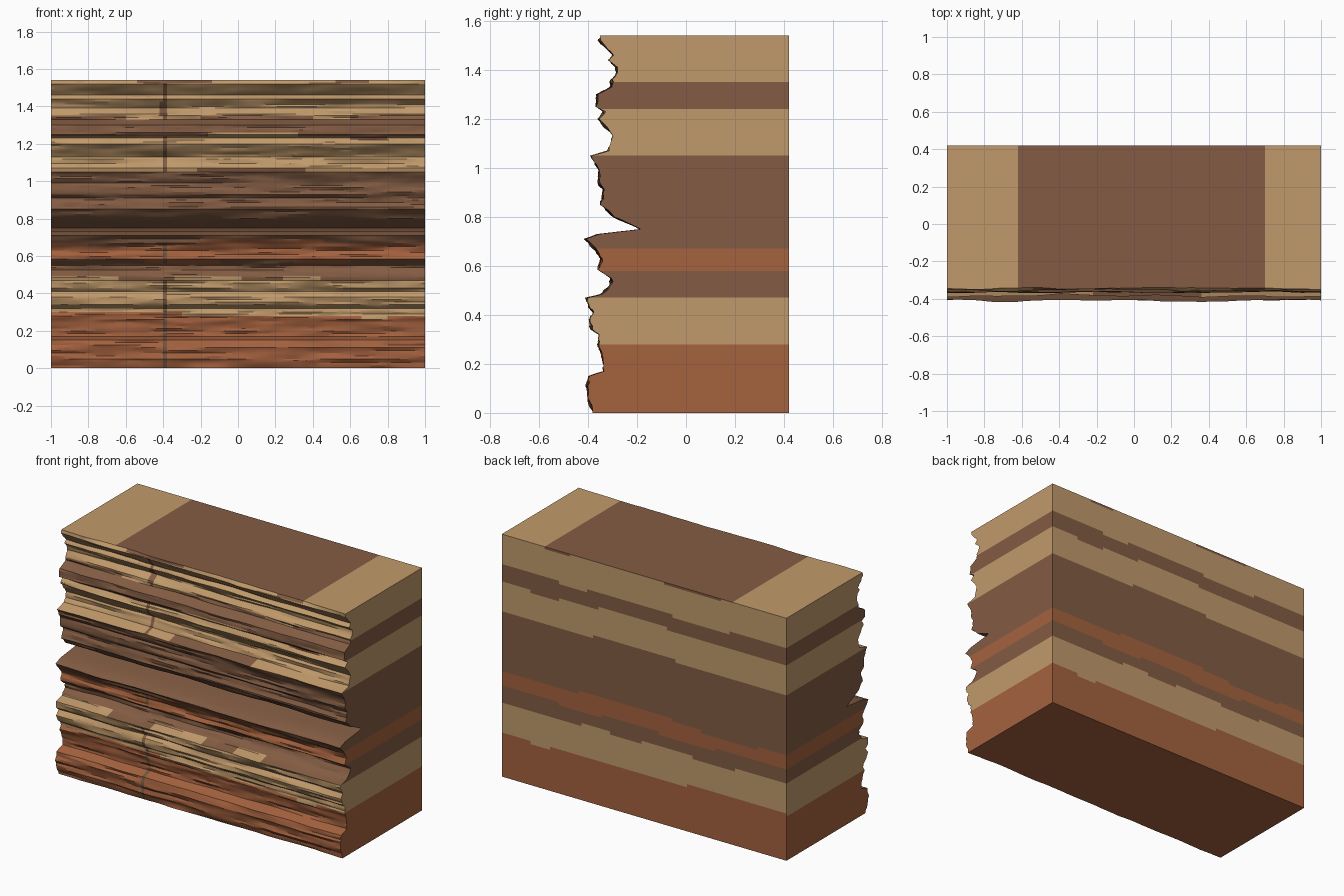
import bpy
from mathutils import Vector, noise

if "Cube" in bpy.data.objects:
    bpy.data.objects.remove(bpy.data.objects["Cube"])


def material(name, hex_code):
    m = bpy.data.materials.new(name)
    srgb = [int(hex_code[i:i + 2], 16) / 255 for i in (0, 2, 4)]
    m.diffuse_color = [((c + 0.055) / 1.055) ** 2.4 for c in srgb] + [1]
    m.use_nodes = True
    m.node_tree.nodes["Principled BSDF"].inputs["Base Color"].default_value = m.diffuse_color
    return m


TAN, BROWN, RUST, DRAB = range(4)
materials = [material("tan sandstone", "C19A6B"), material("brown shale", "835C43"),
             material("rust sandstone", "A5623F"), material("drab vein", "735640")]

WIDTH, HEIGHT, BACK, COLS = 2.0, 1.54, 0.42, 100

# Weathered cliff profile: (z, y)
profile = [(0, -.38), (.03, -.39), (.05, -.40), (.08, -.40), (.11, -.41), (.15, -.40),
           (.17, -.34), (.20, -.34), (.24, -.35), (.28, -.36), (.32, -.36), (.34, -.39),
           (.38, -.40), (.41, -.38), (.43, -.40), (.47, -.41), (.485, -.35), (.525, -.31),
           (.55, -.31), (.585, -.36), (.63, -.35), (.66, -.37), (.71, -.415), (.73, -.36),
           (.75, -.19), (.80, -.30), (.85, -.35), (.91, -.34), (.93, -.36), (.99, -.36),
           (1.05, -.39), (1.07, -.32), (1.13, -.30), (1.155, -.32), (1.20, -.36), (1.23, -.34),
           (1.25, -.37), (1.30, -.37), (1.33, -.31), (1.36, -.31), (1.39, -.28), (1.41, -.29),
           (1.44, -.32), (1.46, -.30), (1.49, -.33), (1.52, -.36), (1.54, -.35)]

# Strata from the bottom: upper limit, colour, stepped shifts (x0, x1, dz)
strata = [(.28, RUST, [(-1, -.3, .02), (.66, .8, -.02)]),
          (.47, TAN, [(-1, -.63, .02), (-.35, .03, .02), (.24, .43, .02)]),
          (.58, BROWN, [(-.5, -.1, -.02), (.3, .6, -.02)]),
          (.67, RUST, [(-.8, -.4, -.02), (-.2, .45, .02)]),
          (1.05, BROWN, [(-.22, .36, .02)]),
          (1.24, TAN, [(-.16, .32, .02), (.6, .8, -.02)]),
          (1.35, BROWN, [(-.6, -.2, -.02), (.4, .6, -.02)]),
          (1.54, TAN, [(-.54, -.14, -.015), (.52, .7, -.015)])]


def stratum(x, z):
    for limit, colour, steps in strata:
        limit += sum(dz for x0, x1, dz in steps if x0 < x < x1)
        if z < limit:
            return colour
    return BROWN


def profile_y(z):
    for (z0, y0), (z1, y1) in zip(profile, profile[1:]):
        if z <= z1:
            return y0 + (y1 - y0) * (z - z0) / (z1 - z0)
    return profile[-1][1]


def front_y(x, z):
    # Long ripples plus thin horizontal ledges
    ripple = noise.noise(Vector((x * 3, 4.2, z * 8)))
    ledge = noise.noise(Vector((x * 3.5, 9.1, z * 47)))
    fine = noise.noise(Vector((x * 12, 2.7, z * 30)))
    return profile_y(z) + .006 + .007 * ripple + .012 * ledge + .003 * fine


# Row heights: profile points and strata limits, then subdivided
keys = {z for z, _ in profile}
for limit, _, steps in strata:
    keys.update([round(limit, 3)] + [round(limit + s[2], 3) for s in steps])
keys = sorted(keys)
rows = [keys[0]]
for a, b in zip(keys, keys[1:]):
    n = max(1, round((b - a) / .0125))
    rows += [a + (b - a) * k / n for k in range(1, n + 1)]

xs = [-WIDTH / 2 + WIDTH * i / COLS for i in range(COLS + 1)]
R, top = len(rows), len(rows) - 1
offset = (COLS + 1) * R
verts = [(x, front_y(x, z), z) for x in xs for z in rows]
verts += [(x, BACK, z) for x in xs for z in rows]


def f(i, j):
    return i * R + j


def b(i, j):
    return offset + f(i, j)


faces, colours = [], []


def add(face, colour):
    faces.append(face)
    colours.append(colour)


for i in range(COLS):
    x = (xs[i] + xs[i + 1]) / 2
    for j in range(top):
        z = (rows[j] + rows[j + 1]) / 2
        colour = stratum(x, z)
        # Flat back
        add((b(i, j), b(i, j + 1), b(i + 1, j + 1), b(i + 1, j)), colour)
        # Eroded front with a narrow vertical vein
        if abs(x + .39 + .008 * noise.noise(Vector((0, 0, z * 9)))) < .018:
            colour = DRAB if colour == RUST else BROWN
        add((f(i, j), f(i + 1, j), f(i + 1, j + 1), f(i, j + 1)), colour)
    # Top and bottom
    add((f(i, top), f(i + 1, top), b(i + 1, top), b(i, top)),
        BROWN if -.63 < x < .70 else TAN)
    add((f(i, 0), b(i, 0), b(i + 1, 0), f(i + 1, 0)), RUST)

# Cut ends
for j in range(top):
    z = (rows[j] + rows[j + 1]) / 2
    add((f(0, j), f(0, j + 1), b(0, j + 1), b(0, j)), stratum(-.999, z if z > .3 else z + .02))
    add((f(COLS, j), b(COLS, j), b(COLS, j + 1), f(COLS, j + 1)), stratum(.999, z))

mesh = bpy.data.meshes.new("layered_cliff")
mesh.from_pydata(verts, [], faces)
for m in materials:
    mesh.materials.append(m)
mesh.polygons.foreach_set("material_index", colours)
mesh.update()

cliff = bpy.data.objects.new("layered_cliff", mesh)
bpy.context.collection.objects.link(cliff)
bpy.context.view_layer.objects.active = cliff
cliff.select_set(True)
bpy.ops.object.shade_smooth_by_angle(angle=0.45)
